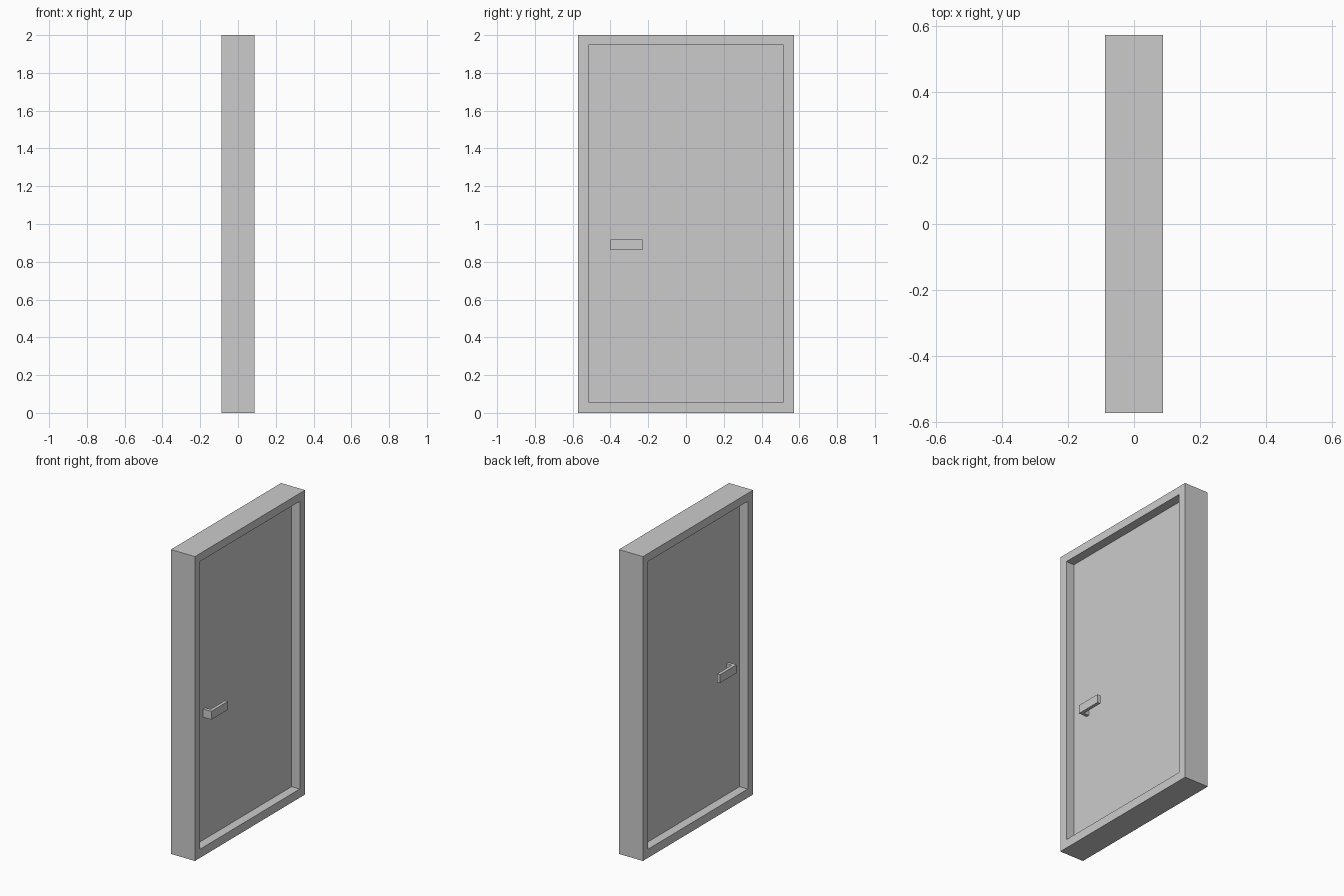
import bpy

cube = bpy.data.objects.get("Cube")
if cube:
    bpy.data.objects.remove(cube, do_unlink=True)

grey = bpy.data.materials.new("light_grey")
grey.use_nodes = True
colour = (0.6, 0.6, 0.6, 1)
grey.diffuse_color = colour
grey.node_tree.nodes["Principled BSDF"].inputs["Base Color"].default_value = colour

# Main measures
DEPTH, HALF_WIDTH, HEIGHT = 0.087, 0.572, 2.0
INNER_WIDTH, SILL, HEAD = 0.517, 0.057, 1.947
PANEL = 0.028


def add_object(name, verts, faces):
    mesh = bpy.data.meshes.new(name)
    mesh.from_pydata(verts, [], faces)
    mesh.materials.append(grey)
    obj = bpy.data.objects.new(name, mesh)
    bpy.context.collection.objects.link(obj)
    return obj


def rectangle(x, half, low, high):
    return [(x, -half, low), (x, half, low), (x, half, high), (x, -half, high)]


def prism(name, profile, low, high):
    """Extrude a counter-clockwise xy profile upwards."""
    n = len(profile)
    verts = [(x, y, z) for z in (low, high) for x, y in profile]
    faces = [tuple(reversed(range(n))), tuple(range(n, 2 * n))]
    faces += [(i, (i + 1) % n, n + (i + 1) % n, n + i) for i in range(n)]
    return add_object(name, verts, faces)


# Frame: outer and inner loops on both sides, joined into a ring
loops = []
for x in (DEPTH, -DEPTH):
    loops += rectangle(x, HALF_WIDTH, 0, HEIGHT)
    loops += rectangle(x, INNER_WIDTH, SILL, HEAD)
ring = []
for i in range(4):
    j = (i + 1) % 4
    ring += [(i, j, j + 4, i + 4), (i + 8, i + 12, j + 12, j + 8),
             (i, i + 8, j + 8, j), (i + 4, j + 4, j + 12, i + 12)]
add_object("door_frame", loops, ring)

# Door panel filling the opening
p, w = PANEL, INNER_WIDTH
prism("door_panel", [(-p, -w), (p, -w), (p, w), (-p, w)], SILL, HEAD)

# L-shaped lever handles, one on each face
START, END, THICK = -0.401, -0.23, 0.021
lever = [(PANEL, START), (DEPTH, START), (DEPTH, END), (DEPTH - THICK, END),
         (DEPTH - THICK, START + THICK), (PANEL, START + THICK)]
prism("right_handle", lever, 0.863, 0.918)
prism("left_handle", [(-x, y) for x, y in reversed(lever)], 0.863, 0.918)
